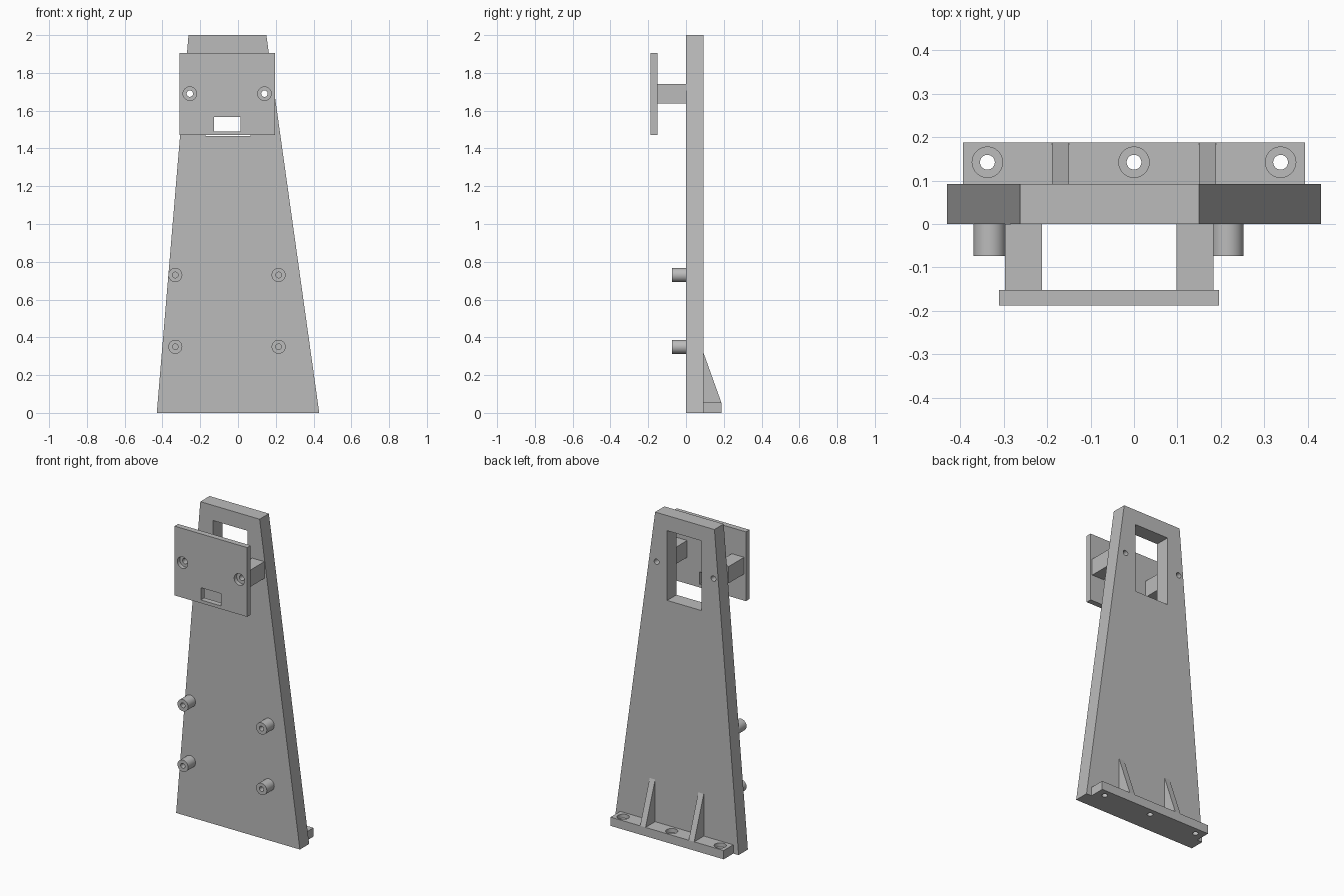
import bpy, bmesh
from mathutils import Matrix, Vector

cube = bpy.data.objects.get("Cube")
if cube:
    bpy.data.objects.remove(cube, do_unlink=True)

grey = bpy.data.materials.new("plain_grey")
grey.use_nodes = True
COLOUR = (0.5, 0.5, 0.5, 1)
grey.diffuse_color = COLOUR
grey.node_tree.nodes["Principled BSDF"].inputs["Base Color"].default_value = COLOUR


def finish(name, bm):
    bmesh.ops.recalc_face_normals(bm, faces=bm.faces)
    mesh = bpy.data.meshes.new(name)
    bm.to_mesh(mesh)
    bm.free()
    mesh.materials.append(grey)
    obj = bpy.data.objects.new(name, mesh)
    bpy.context.collection.objects.link(obj)
    return obj


def prism(name, points, push):
    """Extrude a flat outline along a vector."""
    bm = bmesh.new()
    face = bm.faces.new([bm.verts.new(p) for p in points])
    new = bmesh.ops.extrude_face_region(bm, geom=[face])["geom"]
    verts = [g for g in new if isinstance(g, bmesh.types.BMVert)]
    bmesh.ops.translate(bm, verts=verts, vec=push)
    return finish(name, bm)


def box(name, x, y, z):
    outline = [(x[0], y[0], z[0]), (x[1], y[0], z[0]),
               (x[1], y[0], z[1]), (x[0], y[0], z[1])]
    return prism(name, outline, (0, y[1] - y[0], 0))


def rod(name, start, end, radius):
    """Round bar between two points."""
    a, b = Vector(start), Vector(end)
    turn = (b - a).to_track_quat('Z', 'Y').to_matrix().to_4x4()
    bm = bmesh.new()
    bmesh.ops.create_cone(bm, cap_ends=True, segments=32, radius1=radius,
                          radius2=radius, depth=(b - a).length,
                          matrix=Matrix.Translation((a + b) / 2) @ turn)
    return finish(name, bm)


def cut(obj, cutter):
    mod = obj.modifiers.new("cut", 'BOOLEAN')
    mod.operation = 'DIFFERENCE'
    mod.solver = 'EXACT'
    mod.object = cutter
    bpy.context.view_layer.objects.active = obj
    bpy.ops.object.modifier_apply(modifier=mod.name)
    bpy.data.objects.remove(cutter, do_unlink=True)


FRONT, BACK, REAR = 0.0, 0.092, 0.187
PANEL_FRONT, PANEL_BACK = -0.187, -0.152
SCREW_Z = 1.69
SCREWS = {"right": -0.255, "left": 0.14}

# Tapered upright with its window
upright = prism("upright_plate",
                [(-0.43, FRONT, 0), (0.43, FRONT, 0), (0.15, FRONT, 2), (-0.262, FRONT, 2)],
                (0, BACK - FRONT, 0))
cut(upright, box("window_cutter", (-0.172, 0.066), (-0.1, 0.2), (1.467, 1.905)))

# Front panel with a slot
panel = box("front_panel", (-0.31, 0.195), (PANEL_FRONT, PANEL_BACK), (1.47, 1.905))
cut(panel, box("slot_cutter", (-0.127, 0.012), (-0.3, -0.1), (1.49, 1.567)))

# Spacer arms, screw holes and screw recesses
arms = []
for side, x in SCREWS.items():
    arm = box(side + "_spacer_arm", (x - 0.042, x + 0.043), (PANEL_BACK, FRONT), (1.637, 1.742))
    arms.append(arm)
    for part in (panel, arm, upright):
        cut(part, rod("hole_cutter", (x, -0.3, SCREW_Z), (x, 0.3, SCREW_Z), 0.017))
    cut(panel, rod("recess_cutter", (x, -0.3, SCREW_Z), (x, PANEL_FRONT + 0.025, SCREW_Z), 0.036))

# Hollow mounting pegs
pegs = []
for side, x in (("right", -0.332), ("left", 0.215)):
    for level, z in (("lower", 0.35), ("upper", 0.73)):
        peg = rod(f"{level}_{side}_peg", (x, -0.074, z), (x, FRONT, z), 0.037)
        cut(peg, rod("bore_cutter", (x, -0.1, z), (x, -0.005, z), 0.015))
        pegs.append(peg)

# Rear foot with recessed screw holes
foot = box("rear_foot", (-0.393, 0.393), (BACK, REAR), (0, 0.055))
for x in (-0.337, 0, 0.337):
    cut(foot, rod("foot_hole_cutter", (x, 0.142, -0.1), (x, 0.142, 0.1), 0.017))
    cut(foot, rod("foot_recess_cutter", (x, 0.142, 0.03), (x, 0.142, 0.1), 0.035))

# Triangular ribs bracing the foot
for side, x in (("right", -0.188), ("left", 0.15)):
    prism(side + "_rib", [(x, BACK, 0.055), (x, REAR, 0.055), (x, BACK, 0.32)], (0.038, 0, 0))

# Smooth the round walls only
bpy.ops.object.select_all(action='DESELECT')
for obj in [upright, panel, foot] + arms + pegs:
    obj.select_set(True)
bpy.context.view_layer.objects.active = upright
bpy.ops.object.shade_smooth_by_angle()
